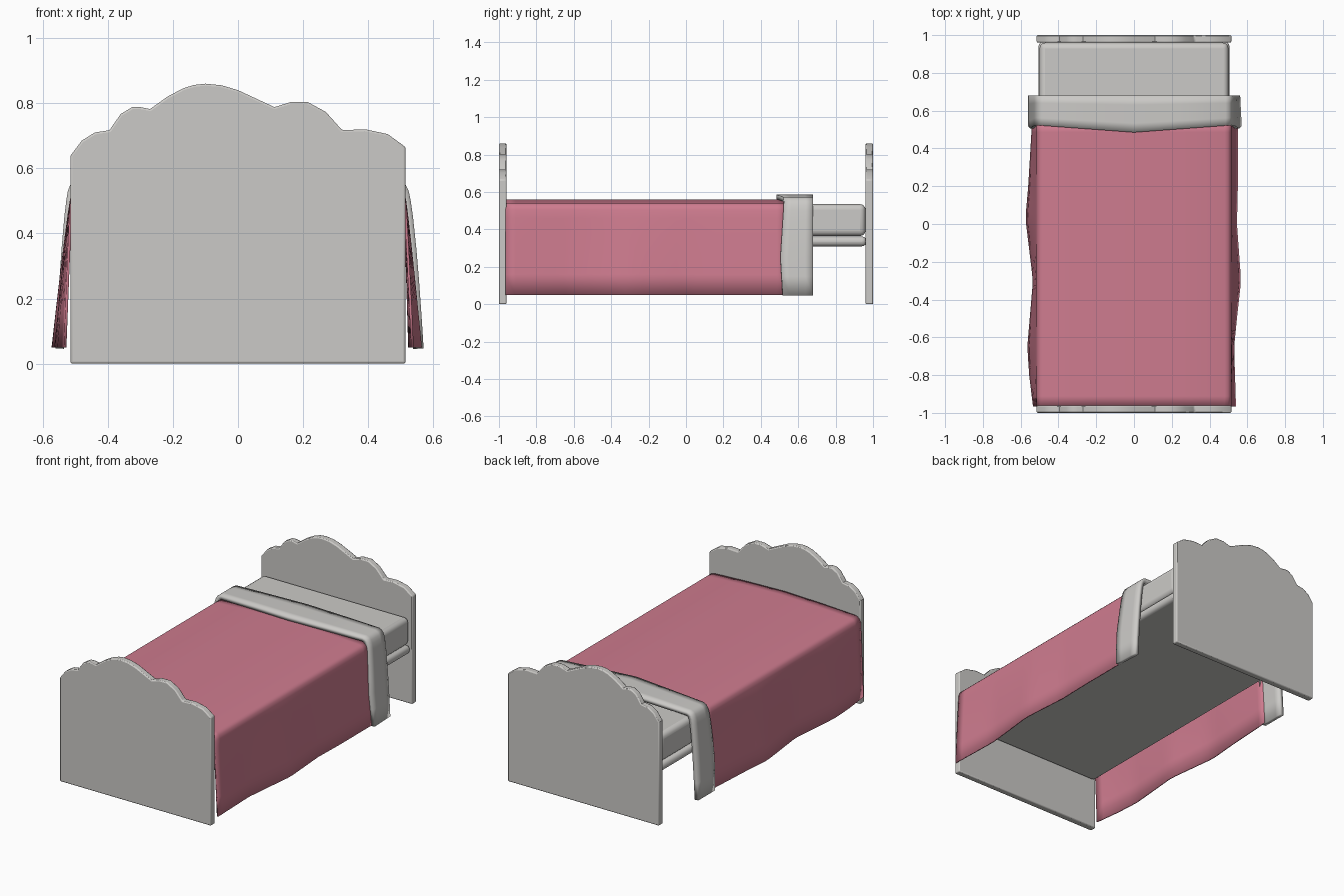
import bpy, bmesh, math

if "Cube" in bpy.data.objects:
    bpy.data.objects.remove(bpy.data.objects["Cube"])

def material(name, rgb):
    m = bpy.data.materials.new(name)
    m.diffuse_color = (*rgb, 1)
    m.use_nodes = True
    m.node_tree.nodes["Principled BSDF"].inputs["Base Color"].default_value = m.diffuse_color
    return m

GREY = material("warm_grey", (0.60, 0.59, 0.57))
PINK = material("rose_pink", (0.62, 0.20, 0.275))

def finish(name, bm, mat, angle=35, bevel=0, segments=2, thick=0):
    me = bpy.data.meshes.new(name)
    bm.to_mesh(me)
    bm.free()
    me.materials.append(mat)
    ob = bpy.data.objects.new(name, me)
    bpy.context.collection.objects.link(ob)
    if thick:
        s = ob.modifiers.new("Thickness", 'SOLIDIFY')
        s.thickness, s.offset = thick, -1
    if bevel:
        b = ob.modifiers.new("Bevel", 'BEVEL')
        b.width, b.segments, b.limit_method = bevel, segments, 'ANGLE'
        b.angle_limit = math.radians(50)
    bpy.ops.object.select_all(action='DESELECT')
    ob.select_set(True)
    bpy.context.view_layer.objects.active = ob
    bpy.ops.object.shade_smooth_by_angle(angle=math.radians(angle))
    return ob

def box(name, lo, hi, bevel, segments):
    bm = bmesh.new()
    bmesh.ops.create_cube(bm, size=1)
    for v in bm.verts:
        v.co = [(a + b) / 2 + c * (b - a) for a, b, c in zip(lo, hi, v.co)]
    return finish(name, bm, GREY, bevel=bevel, segments=segments)

# Scalloped end boards, both with the same outline
TOP = [(-.515, .638), (-.48, .685), (-.44, .71), (-.395, .717), (-.36, .767), (-.325, .788),
       (-.30, .788), (-.27, .782), (-.217, .82), (-.168, .846), (-.135, .856), (-.10, .86),
       (-.05, .855), (0, .84), (.112, .788), (.16, .803), (.215, .803), (.27, .773),
       (.32, .717), (.39, .72), (.46, .705), (.515, .665)]

def board(name, y0, y1):
    bm = bmesh.new()
    pts = [(-.515, 0)] + TOP + [(.515, 0)]
    face = bm.faces.new([bm.verts.new((x, y0, z)) for x, z in pts])
    ext = bmesh.ops.extrude_face_region(bm, geom=[face])
    for v in ext['geom']:
        if isinstance(v, bmesh.types.BMVert):
            v.co.y = y1
    bmesh.ops.recalc_face_normals(bm, faces=bm.faces)
    finish(name, bm, GREY, bevel=.006)

board("footboard", -1, -.96)
board("headboard", .96, 1)

# Mattress on a round-edged base
box("mattress", (-.5, -.965, .365), (.5, .96, .535), .03, 4)
box("bed_base", (-.505, -.965, .31), (.505, .965, .362), .024, 4)

def lerp(table, t):
    for (a, p), (b, q) in zip(table, table[1:]):
        if t <= b:
            return p + (q - p) * (t - a) / (b - a)
    return table[-1][1]

def drape(name, mat, corner, zs, power, left, right, ends, rows, thick):
    """Sheet hung over the bed; left/right give hem spread along y, ends(x, z) its y range."""
    x0, ztop = corner[0]
    def half(hem):
        side = [(x0 + (hem - x0) * ((ztop - z) / (ztop - .05)) ** power, z) for z in zs]
        return side + corner
    bm = bmesh.new()
    grid = []
    for i in range(rows + 1):
        t = i / rows
        y = ends(0, .5)[0] * (1 - t) + ends(0, .5)[1] * t
        l = [(-x, z) for x, z in half(lerp(left, y))]
        r = half(lerp(right, y))
        row = []
        for x, z in l + r[-2::-1]:
            a, b = ends(x, z)
            row.append(bm.verts.new((x, a + (b - a) * t, z)))
        grid.append(row)
    for p, q in zip(grid, grid[1:]):
        for j in range(len(p) - 1):
            bm.faces.new((p[j], p[j + 1], q[j + 1], q[j]))
    finish(name, bm, mat, angle=45, thick=thick)

# Blanket with wavy hems
drape("blanket", PINK,
      [(.516, .505), (.51, .525), (.498, .537), (.48, .542), (.25, .553), (0, .56)],
      [.05, .16, .27, .38, .46], .9,
      [(-.965, .535), (-.8, .555), (-.65, .565), (-.3, .535), (.03, .575), (.2, .56), (.54, .54)],
      [(-.965, .54), (-.65, .53), (-.5, .545), (-.3, .567), (0, .545), (.2, .55), (.54, .55)],
      lambda x, z: (-.965, .54), 28, .008)

# Folded-over sheet near the pillow end
def fold_ends(x, z):
    if z > .54:
        return .485 + .038 * abs(x) / .515, .68
    return lerp([(.05, .517), (.25, .505), (.54, .523)], z), .68

drape("folded_sheet", GREY,
      [(.515, .55), (.505, .564), (.485, .573), (.25, .58), (0, .586)],
      [.047, .15, .25, .35, .45, .50, .53], .55,
      [(.48, .56), (.68, .56)], [(.48, .572), (.68, .562)],
      fold_ends, 4, .025)
